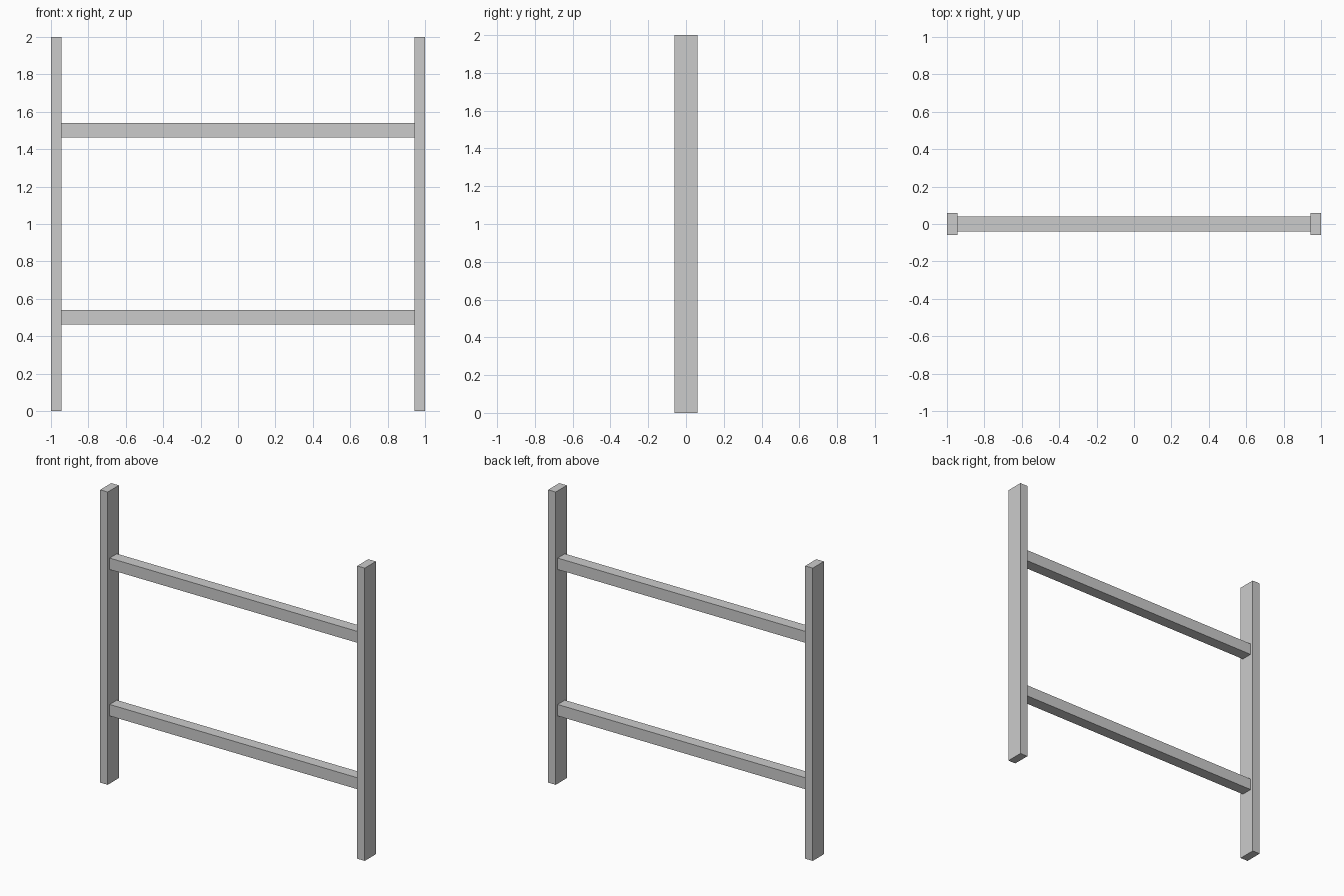
import bpy

if "Cube" in bpy.data.objects:
    bpy.data.objects.remove(bpy.data.objects["Cube"])

POST_W, POST_D, HEIGHT = 0.057, 0.12, 2.0
RAIL = 0.078
INNER = 1.0 - POST_W


def box(name, center, size):
    bpy.ops.mesh.primitive_cube_add(size=1, location=center)
    ob = bpy.context.object
    ob.name = name
    ob.scale = size
    bpy.ops.object.transform_apply(location=False, rotation=False, scale=True)
    return ob


# Upright posts
for side, sx in (("left", -1), ("right", 1)):
    box(f"{side}_post", (sx * (1 - POST_W / 2), 0, HEIGHT / 2), (POST_W, POST_D, HEIGHT))

# Horizontal rails butted between the posts
for level, z in (("lower", 0.502), ("upper", 1.502)):
    box(f"{level}_rail", (0, 0, z), (2 * INNER, RAIL, RAIL))
